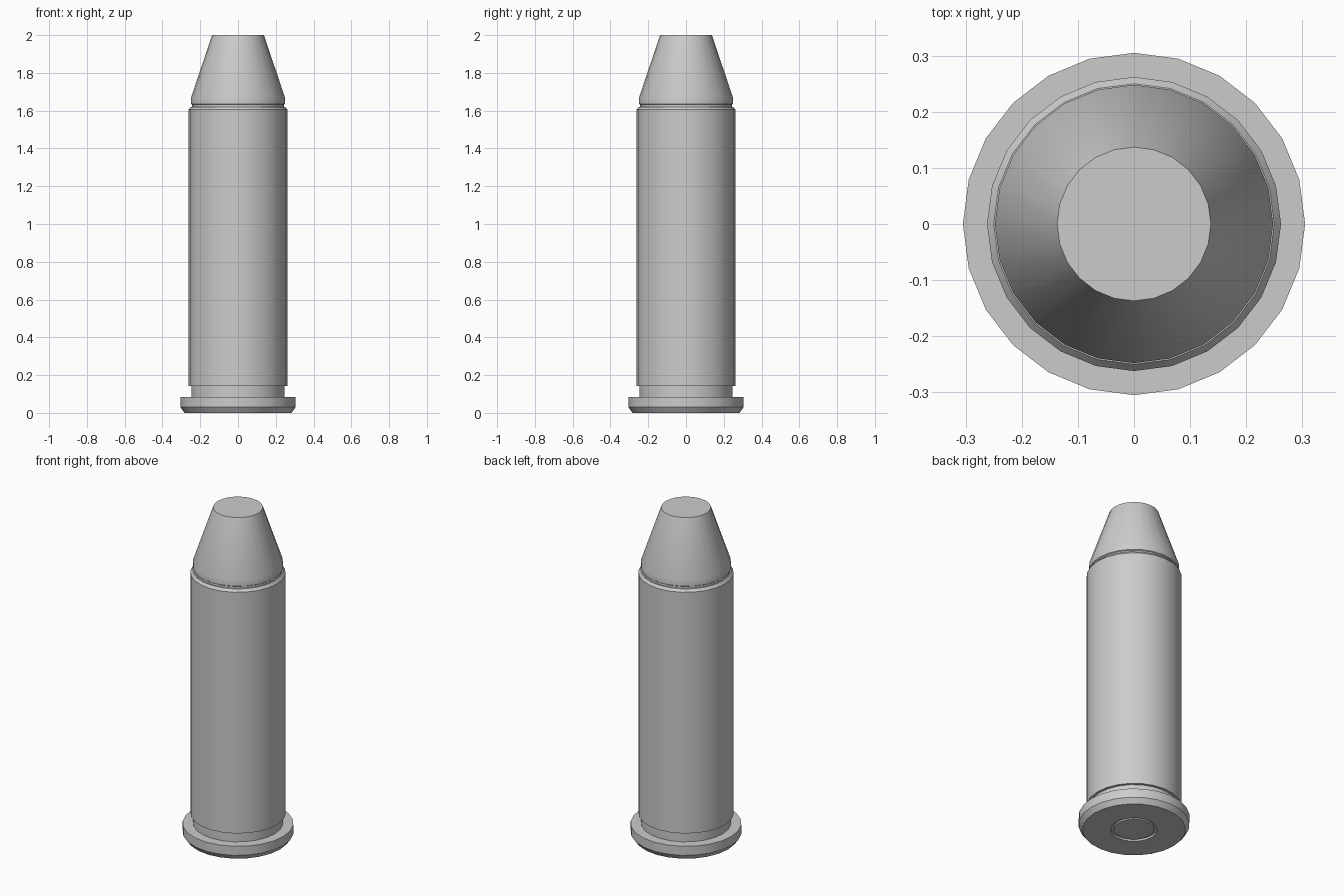
import bpy, bmesh, math

SIDES = 24

cube = bpy.data.objects.get("Cube")
if cube:
    bpy.data.objects.remove(cube, do_unlink=True)

metal = bpy.data.materials.new("plain grey")
metal.use_nodes = True
grey = (0.6, 0.6, 0.6, 1)
metal.diffuse_color = grey
metal.node_tree.nodes["Principled BSDF"].inputs["Base Color"].default_value = grey


def lathe(name, profile):
    """Turn (radius, height) points around z; the ends are capped."""
    bm = bmesh.new()
    rings = []
    for r, z in profile:
        rings.append([bm.verts.new((r * math.cos(a), r * math.sin(a), z))
                      for a in (math.tau * i / SIDES for i in range(SIDES))])
    for low, high in zip(rings, rings[1:]):
        for i in range(SIDES):
            j = (i + 1) % SIDES
            bm.faces.new((low[i], low[j], high[j], high[i]))
    bm.faces.new(rings[0][::-1])
    bm.faces.new(rings[-1])
    mesh = bpy.data.meshes.new(name)
    bm.to_mesh(mesh)
    bm.free()
    mesh.materials.append(metal)
    obj = bpy.data.objects.new(name, mesh)
    bpy.context.collection.objects.link(obj)
    bpy.ops.object.select_all(action="DESELECT")
    obj.select_set(True)
    bpy.context.view_layer.objects.active = obj
    bpy.ops.object.shade_smooth_by_angle(angle=math.radians(30))
    return obj


# Rimmed casing: primer pocket, bevelled rim, extractor groove, long wall, mouth
lathe("casing", [
    (0.128, 0.012), (0.128, 0), (0.283, 0), (0.305, 0.03), (0.305, 0.085),
    (0.247, 0.085), (0.247, 0.143), (0.262, 0.143),
    (0.262, 1.605), (0.25, 1.62), (0.243, 1.62),
])

# Primer disc set in the pocket
lathe("primer", [(0.112, 0.002), (0.112, 0.014)])

# Flat-nosed tip with a shallow crimp band at its foot
lathe("tip", [
    (0.243, 1.6), (0.243, 1.632), (0.248, 1.636), (0.248, 1.672),
    (0.137, 2.0),
])
